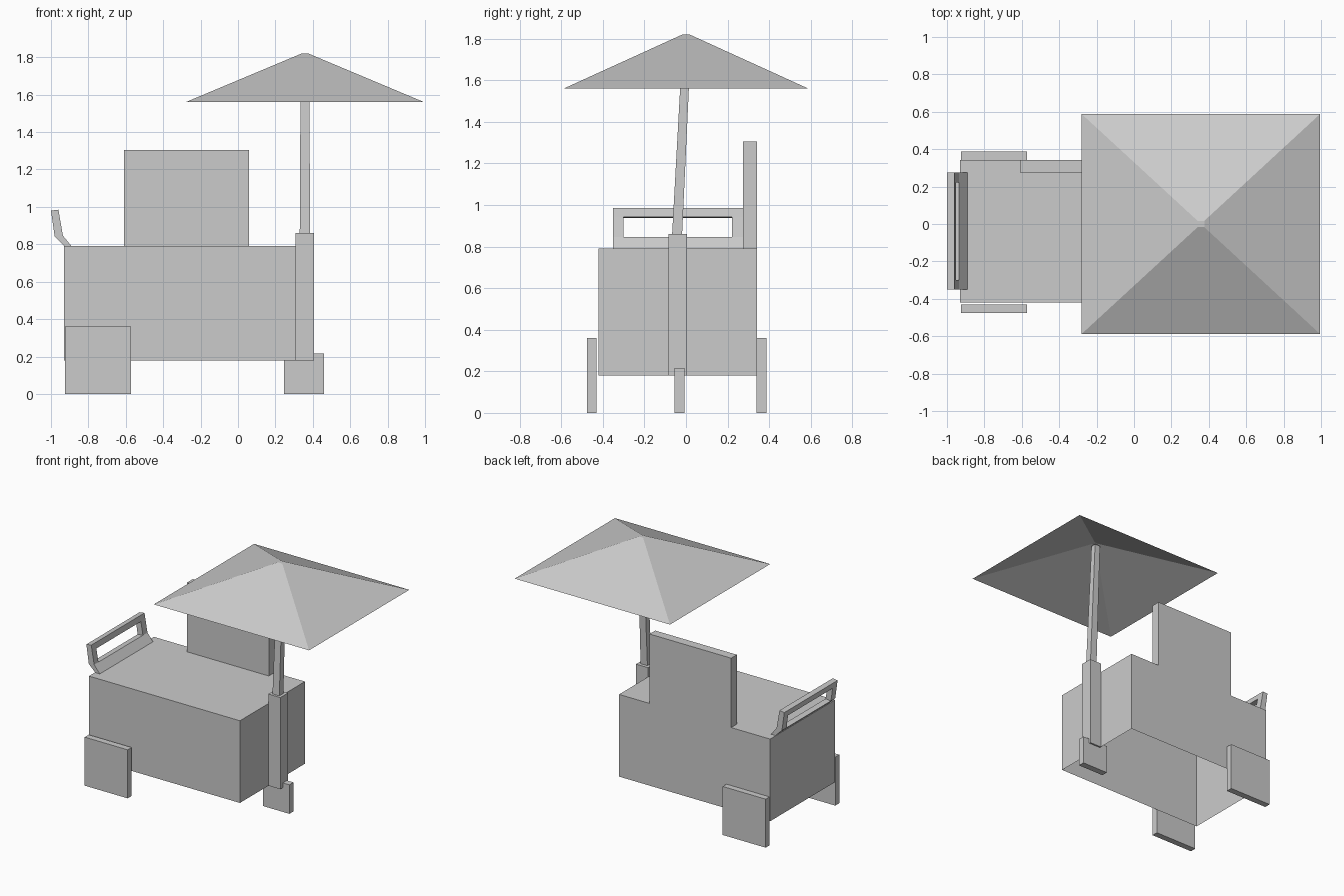
import bpy
import bmesh

cube = bpy.data.objects.get("Cube")
if cube:
    bpy.data.objects.remove(cube, do_unlink=True)

grey = bpy.data.materials.new("plain grey")
grey.use_nodes = True
grey.diffuse_color = (0.6, 0.6, 0.6, 1)
grey.node_tree.nodes["Principled BSDF"].inputs["Base Color"].default_value = (0.6, 0.6, 0.6, 1)


def finish(name, bm):
    bmesh.ops.recalc_face_normals(bm, faces=bm.faces)
    mesh = bpy.data.meshes.new(name)
    bm.to_mesh(mesh)
    bm.free()
    mesh.materials.append(grey)
    obj = bpy.data.objects.new(name, mesh)
    bpy.context.scene.collection.objects.link(obj)
    return obj


def loft(name, lower, upper, bottom=True):
    """Four-sided solid between two level rectangles (x0, x1, y0, y1, z)."""
    bm = bmesh.new()
    rings = []
    for x0, x1, y0, y1, z in (lower, upper):
        rings.append([bm.verts.new((x, y, z))
                      for x, y in ((x0, y0), (x1, y0), (x1, y1), (x0, y1))])
    low, high = rings
    for i in range(4):
        j = (i + 1) % 4
        bm.faces.new((low[i], low[j], high[j], high[i]))
    bm.faces.new(high)
    if bottom:
        bm.faces.new(low[::-1])
    return finish(name, bm)


def box(name, x0, x1, y0, y1, z0, z1, bottom=True):
    return loft(name, (x0, x1, y0, y1, z0), (x0, x1, y0, y1, z1), bottom)


def prism(bm, profile, y0, y1):
    """Extrude an x-z profile along y."""
    face = bm.faces.new([bm.verts.new((x, y0, z)) for x, z in profile])
    new = bmesh.ops.extrude_face_region(bm, geom=[face])["geom"]
    moved = [v for v in new if isinstance(v, bmesh.types.BMVert)]
    bmesh.ops.translate(bm, verts=moved, vec=(0, y1 - y0, 0))


# Cart body, hollow and open underneath, with an upright back board
box("cart_body", -0.93, 0.31, -0.42, 0.342, 0.18, 0.79, bottom=False)
box("back_board", -0.61, 0.06, 0.275, 0.342, 0.79, 1.305)

# Wheels
for side, y in (("front", -0.477), ("back", 0.34)):
    box(side + "_side_wheel", -0.925, -0.572, y, y + 0.047, 0, 0.36)
box("end_wheel", 0.245, 0.46, -0.055, -0.007, 0, 0.215)

# Post and leaning canopy pole
box("canopy_post", 0.308, 0.407, -0.085, 0.005, 0.18, 0.86)
loft("canopy_pole", (0.33, 0.386, -0.067, -0.019, 0.855),
     (0.335, 0.38, -0.015, 0.025, 1.80))

# Canopy, a thin open pyramid with a tiny flat tip
loft("canopy", (-0.28, 0.995, -0.588, 0.588, 1.56),
     (0.34, 0.376, -0.017, 0.017, 1.82), bottom=False)

# Bent push handle: sloping plate, two uprights, top bar
foot_out, foot_in = (-0.927, 0.79), (-0.89, 0.79)
bend_out, bend_in = (-0.98, 0.841), (-0.936, 0.846)
bar_out, bar_in = (-0.994, 0.938), (-0.953, 0.943)
top_out, top_in = (-1.0, 0.98), (-0.96, 0.985)
bm = bmesh.new()
prism(bm, (foot_out, foot_in, bend_in, bend_out), -0.35, 0.275)
prism(bm, (bend_out, bend_in, bar_in, bar_out), -0.35, -0.30)
prism(bm, (bend_out, bend_in, bar_in, bar_out), 0.222, 0.275)
prism(bm, (bar_out, bar_in, top_in, top_out), -0.35, 0.275)
finish("push_handle", bm)
